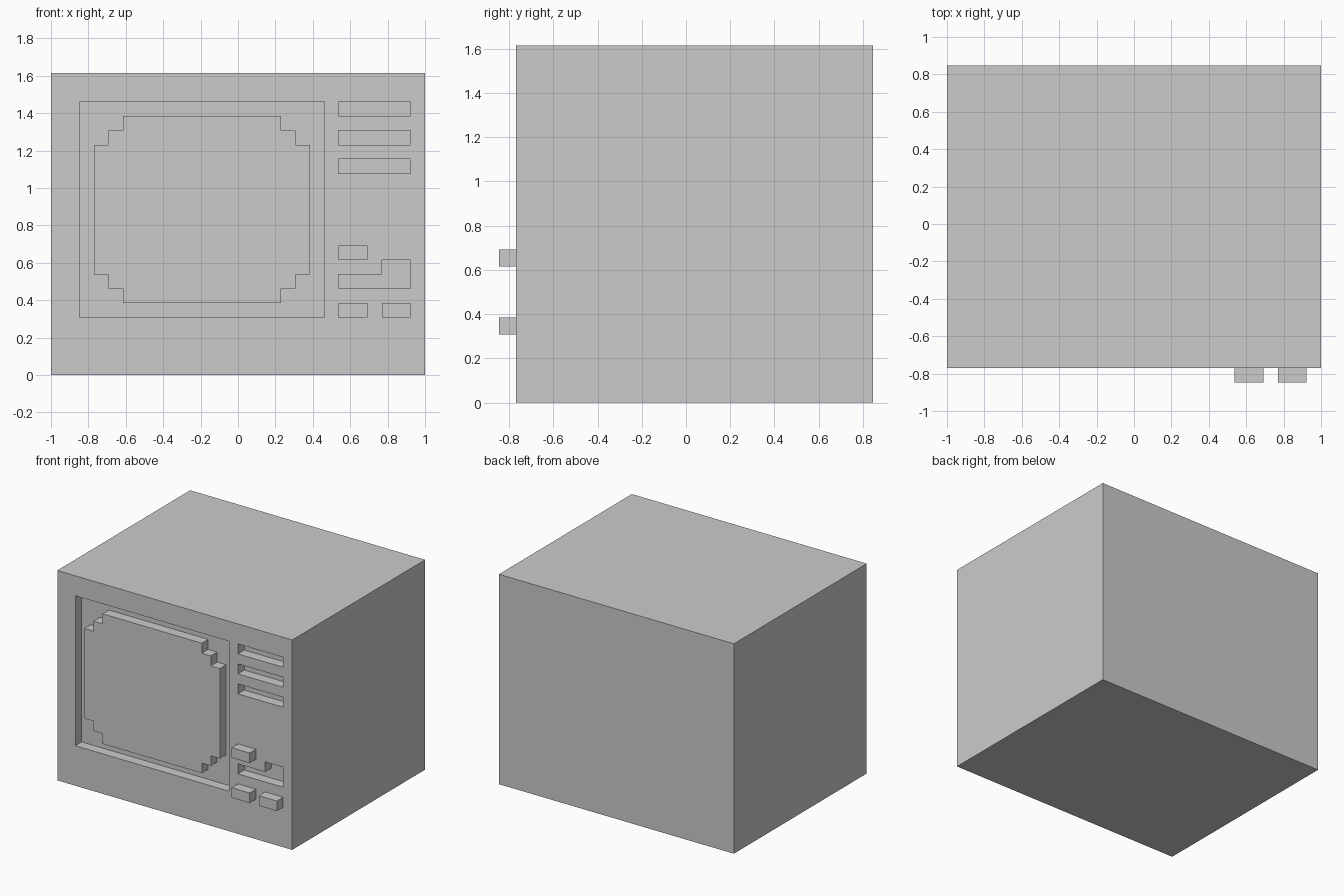
import bpy
import bmesh

if "Cube" in bpy.data.objects:
    bpy.data.objects.remove(bpy.data.objects["Cube"])

U = 1 / 13  # one block of the model's grid


def prism(name, outline, y0, y1):
    """Extrude a front-view (x, z) outline from depth y0 to y1, in blocks."""
    bm = bmesh.new()
    verts = [bm.verts.new(((x - 13) * U, (y0 - 11) * U, z * U)) for x, z in outline]
    face = bm.faces.new(verts)
    ext = bmesh.ops.extrude_face_region(bm, geom=[face])
    moved = [g for g in ext["geom"] if isinstance(g, bmesh.types.BMVert)]
    bmesh.ops.translate(bm, verts=moved, vec=(0, (y1 - y0) * U, 0))
    bmesh.ops.recalc_face_normals(bm, faces=bm.faces)
    mesh = bpy.data.meshes.new(name)
    bm.to_mesh(mesh)
    bm.free()
    obj = bpy.data.objects.new(name, mesh)
    bpy.context.collection.objects.link(obj)
    return obj


def rect(x0, x1, z0, z1):
    return [(x0, z0), (x1, z0), (x1, z1), (x0, z1)]


def carve(target, name, outline):
    """Cut a one-block-deep pocket into the front of the target."""
    cutter = prism(name, outline, 0, 2)
    cutter.hide_render = True
    mod = target.modifiers.new(name, 'BOOLEAN')
    mod.operation = 'DIFFERENCE'
    mod.solver = 'EXACT'
    mod.object = cutter
    bpy.context.view_layer.objects.active = target
    bpy.ops.object.modifier_apply(modifier=name)
    bpy.data.objects.remove(cutter)


# Cabinet with the screen recess
cabinet = prism("cabinet", rect(0, 26, 0, 21), 1, 22)
carve(cabinet, "screen_recess", rect(2, 19, 4, 19))

# Speaker slots
for z in (14, 16, 18):
    carve(cabinet, "speaker_slot", rect(20, 25, z, z + 1))

# Stepped control slot
carve(cabinet, "control_slot", [(20, 6), (25, 6), (25, 8), (23, 8), (23, 7), (20, 7)])

# Screen with stepped corners, mirrored from one quarter outline
quarter = [(7.5, 4.5), (6.5, 4.5), (6.5, 5.5), (5.5, 5.5), (5.5, 6.5)]
half = quarter + [(-x, z) for x, z in reversed(quarter)]
outline = half + [(x, -z) for x, z in reversed(half)]
prism("screen", [(10.5 + x, 11.5 + z) for x, z in outline], 1, 2)

# Buttons
for i, (x, z) in enumerate([(20, 8), (20, 4), (23, 4)], 1):
    prism(f"button_{i}", rect(x, x + 2, z, z + 1), 0, 1)
